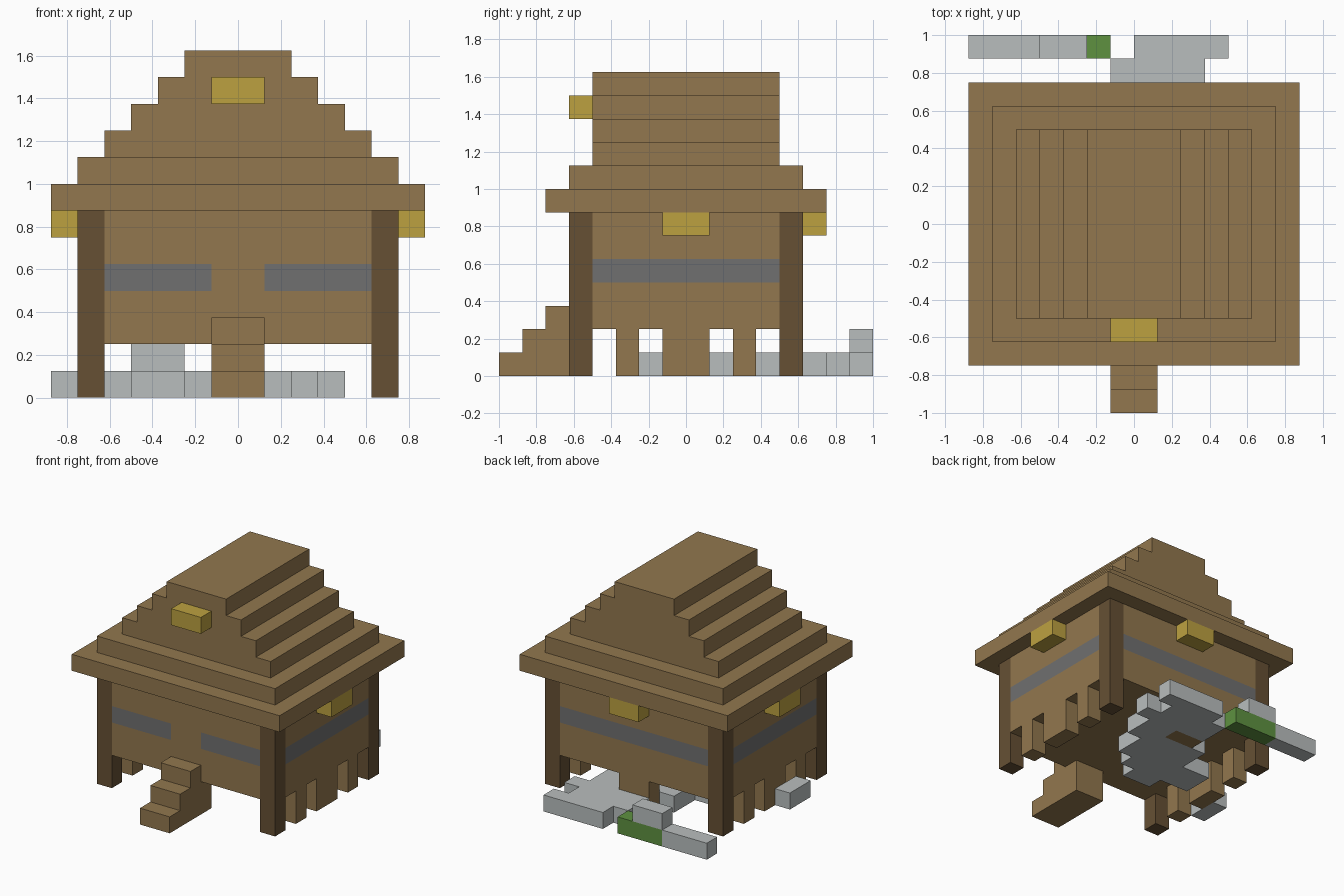
import bpy
import bmesh
from mathutils import Vector

U = 0.125  # one building block

old = bpy.data.objects.get("Cube")
if old:
    bpy.data.objects.remove(old, do_unlink=True)


def material(name, hex_code):
    rgb = [int(hex_code[i:i + 2], 16) / 255 for i in (0, 2, 4)]
    lin = [c / 12.92 if c <= 0.04045 else ((c + 0.055) / 1.055) ** 2.4 for c in rgb]
    m = bpy.data.materials.new(name)
    m.diffuse_color = (*lin, 1)
    m.use_nodes = True
    bsdf = m.node_tree.nodes["Principled BSDF"]
    bsdf.inputs["Base Color"].default_value = (*lin, 1)
    bsdf.inputs["Roughness"].default_value = 0.9
    return m


PLANK = material("plank brown", "92774E")
LOG = material("dark log brown", "665034")
LAMP = material("lamp yellow", "BCA140")
STONE = material("pale stone", "B9BEBE")
GLASS = material("window grey", "707070")
MOSS = material("moss green", "5E9140")


def prism(name, outline, levels, axis, *mats):
    """Extrude a closed outline through several levels along an axis."""
    place = {"x": lambda a, b, t: (t, a, b),
             "y": lambda a, b, t: (a, t, b),
             "z": lambda a, b, t: (a, b, t)}[axis]
    bm = bmesh.new()
    rings = [[bm.verts.new(Vector(place(a, b, t)) * U) for a, b in outline]
             for t in levels]
    n = len(outline)
    for low, high in zip(rings, rings[1:]):
        for i in range(n):
            j = (i + 1) % n
            bm.faces.new((low[i], low[j], high[j], high[i]))
    bm.faces.new(rings[0][::-1])
    bm.faces.new(rings[-1])
    bmesh.ops.recalc_face_normals(bm, faces=bm.faces[:])
    mesh = bpy.data.meshes.new(name)
    bm.to_mesh(mesh)
    bm.free()
    for m in mats:
        mesh.materials.append(m)
    ob = bpy.data.objects.new(name, mesh)
    bpy.context.collection.objects.link(ob)
    return ob


def box(name, x, y, z, mat):
    corners = [(x[0], y[0]), (x[1], y[0]), (x[1], y[1]), (x[0], y[1])]
    return prism(name, corners, z, "z", mat)


# Walls: plan with notched corners, window band painted by height
half = [(1, -5), (5, -5), (5, -4), (6, -4), (6, 4), (5, 4), (5, 5)]
plan = half + [(-x, y) for x, y in reversed(half)]
walls = prism("walls", plan, (2, 4, 5, 7), "z", PLANK, GLASS)
for f in walls.data.polygons:
    c = f.center / U
    in_band = 4 < c.z < 5 and abs(f.normal.z) < 0.5
    notch = abs(c.x) > 4.9 and abs(c.y) > 4.1
    doorway = abs(c.x) < 0.5 and c.y < 0
    if in_band and not notch and not doorway:
        f.material_index = 1

# Corner posts and side legs
for side, sx in (("left", 1), ("right", -1)):
    xs = sorted((5 * sx, 6 * sx))
    for end, ys in (("front", (-5, -4)), ("back", (4, 5))):
        box(f"{end}_{side}_post", xs, ys, (0, 7), LOG)
    for part, ys in (("front", (-3, -2)), ("middle", (-1, 1)), ("back", (2, 3))):
        box(f"{side}_{part}_leg", xs, ys, (0, 2), PLANK)
    box(f"{side}_lamp", sorted((6 * sx, 7 * sx)), (-1, 1), (6, 7), LAMP)
box("rear_leg", (-1, 1), (4, 5), (0, 2), PLANK)
box("rear_lamp", (-1, 1), (5, 6), (6, 7), LAMP)
box("gable_lamp", (-1, 1), (-5, -4), (11, 12), LAMP)

# Front steps, tucked under the wall
steps = [(-8, 0), (-8, 1), (-7, 1), (-7, 2), (-6, 2), (-6, 3),
         (-5, 3), (-5, 2), (-4, 2), (-4, 0)]
prism("front_steps", steps, (-1, 1), "x", PLANK)

# Roof: two eave slabs and a stepped gable
box("lower_eave", (-7, 7), (-6, 6), (7, 8), PLANK)
box("upper_eave", (-6, 6), (-5, 5), (8, 9), PLANK)
stair = []
for i in range(4):
    stair += [(5 - i, 9 + i), (5 - i, 10 + i)]
gable = stair + [(-x, z) for x, z in reversed(stair)]
prism("gable_roof", gable, (-4, 4), "y", PLANK)

# Winding stone path: (left, right) extent of each row from front to back
rows = [(-2, 0), (-4, 1), (-4, 2), (-2, 2), (-2, 3), (1, 3), (-1, 4), (-1, 3), (0, 4)]
right_edge, left_edge = [], []
for y, (lo, hi) in enumerate(rows, -1):
    right_edge += [(hi, y), (hi, y + 1)]
    left_edge += [(lo, y), (lo, y + 1)]
path = []
for p in right_edge + left_edge[::-1]:
    if not path or p != path[-1]:
        path.append(p)
prism("stone_path", path, (0, 1), "z", STONE)

# Loose stones and mossy block
box("mossy_block", (-4, -1), (7, 8), (0, 1), MOSS)
box("raised_stone", (-4, -2), (7, 8), (1, 2), STONE)
box("rear_stone", (-7, -4), (7, 8), (0, 1), STONE)
box("side_stone", (-7, -6), (-2, 0), (0, 1), STONE)
